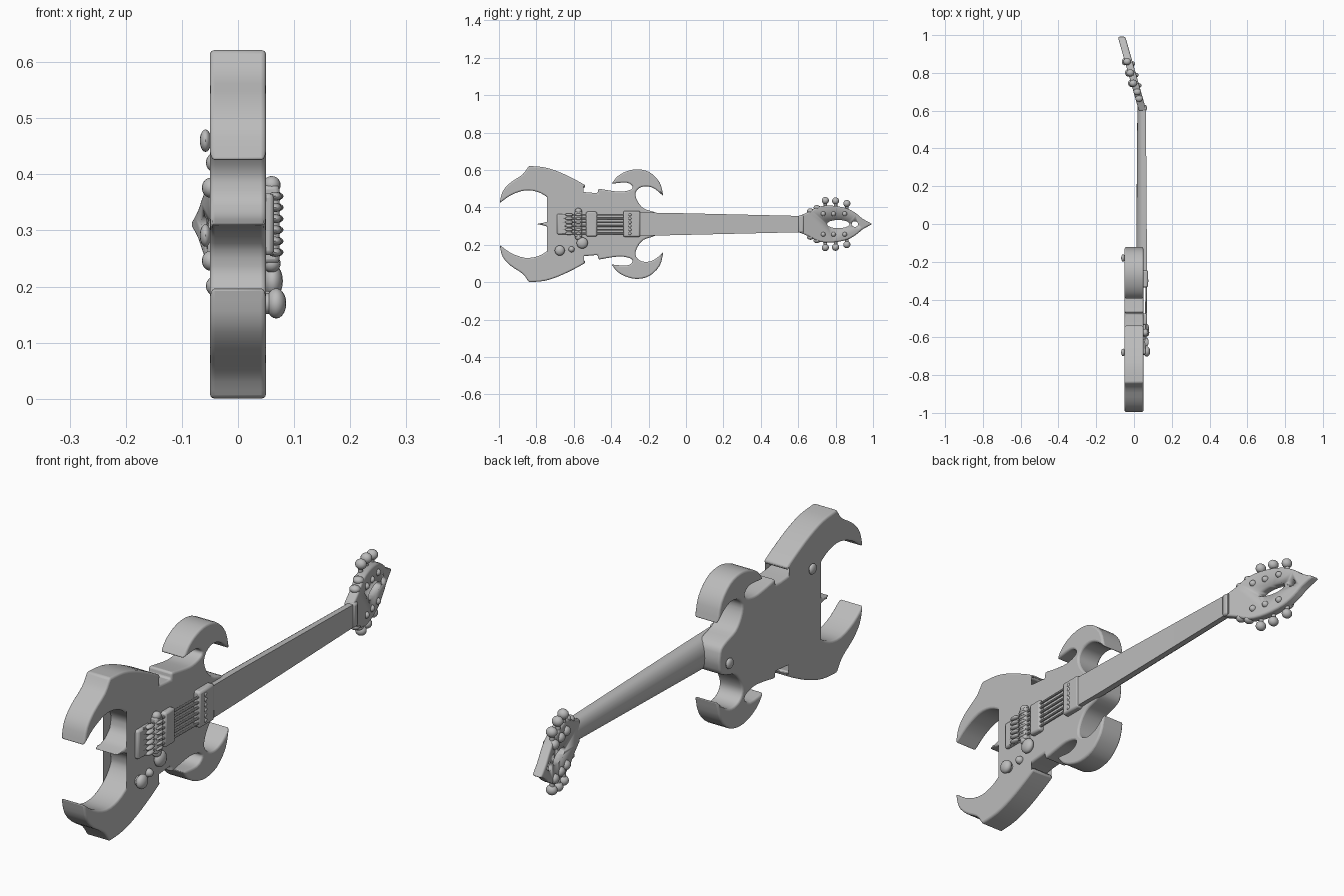
import bpy, bmesh, math
from mathutils import Vector, Matrix

if "Cube" in bpy.data.objects:
    bpy.data.objects.remove(bpy.data.objects["Cube"])

ZC = 0.311  # height of the symmetry line
grey = bpy.data.materials.new("plain_grey")
grey.diffuse_color = (0.5, 0.5, 0.5, 1)
grey.use_nodes = True
grey.node_tree.nodes["Principled BSDF"].inputs["Base Color"].default_value = grey.diffuse_color


def finish(bm, name, bevel=0, segs=3):
    bmesh.ops.recalc_face_normals(bm, faces=bm.faces)
    me = bpy.data.meshes.new(name)
    bm.to_mesh(me)
    bm.free()
    me.materials.append(grey)
    ob = bpy.data.objects.new(name, me)
    bpy.context.collection.objects.link(ob)
    if bevel:
        m = ob.modifiers.new("bevel", 'BEVEL')
        m.width, m.segments, m.use_clamp_overlap = bevel, segs, False
        m.limit_method, m.angle_limit = 'ANGLE', math.radians(40)
    bpy.ops.object.select_all(action='DESELECT')
    ob.select_set(True)
    bpy.context.view_layer.objects.active = ob
    bpy.ops.object.shade_smooth_by_angle(angle=math.radians(40))
    return ob


def smooth_run(pts, n=3):
    """Catmull-Rom curve through the points, sharp at both ends."""
    p = [Vector(q) for q in pts]
    p = [2 * p[0] - p[1]] + p + [2 * p[-1] - p[-2]]
    out = []
    for a, b, c, d in zip(p, p[1:], p[2:], p[3:]):
        for i in range(n):
            t = i / n
            out.append(0.5 * (2 * b + (c - a) * t + (2 * a - 5 * b + 4 * c - d) * t * t
                              + (3 * b - a - 3 * c + d) * t ** 3))
    return out


def slab(name, runs, x0, x1, bevel):
    """Mirrored (y, half height) outline extruded along x."""
    half = [q for r in runs for q in smooth_run(r)] + [Vector(runs[-1][-1])]
    lower = [Vector((q.x, -q.y)) for q in reversed(half) if abs(q.y) > 1e-4]
    bm = bmesh.new()
    f = bm.faces.new([bm.verts.new((x0, q.x, ZC + q.y)) for q in half + lower])
    g = bmesh.ops.extrude_face_region(bm, geom=[f])['geom']
    bmesh.ops.translate(bm, vec=(x1 - x0, 0, 0), verts=[v for v in g if isinstance(v, bmesh.types.BMVert)])
    return finish(bm, name, bevel)


def box(name, x, y, z, bevel=0.008):
    bm = bmesh.new()
    bmesh.ops.create_cube(bm, size=1)
    for v in bm.verts:
        v.co = [(r[0] + r[1]) / 2 + c * (r[1] - r[0]) for r, c in zip((x, y, z), v.co)]
    return finish(bm, name, bevel, 2)


def ball(name, loc, size):
    bm = bmesh.new()
    bmesh.ops.create_uvsphere(bm, u_segments=16, v_segments=10, radius=1,
                              matrix=Matrix.LocRotScale(Vector(loc), None, Vector(size)))
    return finish(bm, name)


def rod(name, a, b, r, seg=12):
    a, b = Vector(a), Vector(b)
    rot = Vector((0, 0, 1)).rotation_difference(b - a)
    bm = bmesh.new()
    bmesh.ops.create_cone(bm, cap_ends=True, segments=seg, radius1=r, radius2=r, depth=(b - a).length,
                          matrix=Matrix.LocRotScale((a + b) / 2, rot, None))
    return finish(bm, name)


# Horned body
slab("body", [
    [(-.80, 0), (-.74, .014), (-.705, .045)],                                   # tail spike
    [(-.705, .045), (-.70, .09), (-.735, .138), (-.793, .172), (-.862, .18), (-.937, .154), (-.997, .111)],
    [(-.997, .111), (-.98, .175), (-.937, .223), (-.873, .266), (-.84, .311)],  # rear horn
    [(-.84, .311), (-.755, .303), (-.675, .277), (-.595, .239), (-.537, .207)],
    [(-.537, .207), (-.542, .192)],
    [(-.542, .192), (-.622, .21), (-.697, .238), (-.73, .24)],                  # slot
    [(-.73, .226), (-.686, .208), (-.622, .186), (-.558, .173), (-.472, .165)],
    [(-.472, .165), (-.468, .19)],
    [(-.468, .19), (-.40, .178), (-.345, .173), (-.296, .184), (-.286, .202), (-.318, .222), (-.398, .216)],
    [(-.398, .216), (-.366, .255), (-.318, .282), (-.259, .293), (-.195, .277), (-.141, .223), (-.12, .148)],
    [(-.12, .148), (-.163, .186), (-.206, .202), (-.248, .194), (-.27, .164), (-.259, .122), (-.227, .084),
     (-.175, .066), (-.14, .045), (-.13, 0)],                                   # front horn and heel
], -.05, .05, .008)

# Neck with a flat front and rounded back
bm = bmesh.new()
rings = []
for y, w, back, front in ((-.28, .062, .012, .07), (-.1, .06, .012, .068), (.63, .043, .018, .063)):
    sec = [(front, -w), (front, w)]
    for i in range(11):
        a = math.pi * i / 10
        sec.append((front - .014 - (front - .014 - back) * math.sin(a), w * math.cos(a)))
    rings.append([bm.verts.new((x, y, ZC + h)) for x, h in sec])
for r, s in zip(rings, rings[1:]):
    for i in range(len(r)):
        j = (i + 1) % len(r)
        bm.faces.new((r[i], r[j], s[j], s[i]))
bm.faces.new(rings[0])
bm.faces.new(rings[-1])
finish(bm, "neck")
box("nut", (.025, .068), (.60, .63), (ZC - .046, ZC + .046))


# Headstock, tilted backwards by a shear
def tilt(y):
    return .04 - .285 * (y - .62)


head = slab("headstock", [[(.60, 0), (.60, .042)],
                          [(.60, .042), (.655, .065), (.713, .094), (.787, .098), (.862, .083), (.912, .055),
                           (.945, .028), (.996, 0)]], -.02, .02, .008)
for v in head.data.vertices:
    v.co.x += tilt(v.co.y)
for y, ry, rz in ((.814, .06, .022), (.903, .017, .015)):
    cut = rod("hole_cutter", (-.3, 0, 0), (.3, 0, 0), 1, 24)
    for v in cut.data.vertices:
        v.co = (v.co.x, y + v.co.y * ry, ZC + v.co.z * rz)
    cut.hide_render = True
    cut.hide_viewport = True
    m = head.modifiers.new("hole", 'BOOLEAN')
    m.operation, m.object, m.solver = 'DIFFERENCE', cut, 'EXACT'

# Tuners: shaft, button, rear housing and front post on each side
for s in (-1, 1):
    for y, h in ((.745, .126), (.80, .124), (.86, .110)):
        x = tilt(y)
        rod("tuner_shaft", (x - .01, y, ZC + s * .07), (x - .01, y, ZC + s * h), .009)
        ball("tuner_button", (x - .008, y, ZC + s * h), (.021, .019, .019))
        ball("tuner_housing", (x - .02, y, ZC + s * .065), (.016, .02, .018))
        ball("tuner_post", (x + .02, y - .012, ZC + s * .055), (.015, .013, .013))
    for y, h in ((.665, .07), (.70, .088)):
        ball("headstock_knuckle", (tilt(y), y, ZC + s * h), (.02, .018, .014))

# Pickups, bridge and tailpiece
box("neck_pickup", (.04, .074), (-.335, -.245), (ZC - .068, ZC + .07))
box("middle_pickup", (.04, .07), (-.535, -.475), (ZC - .066, ZC + .066))
box("bridge", (.04, .074), (-.595, -.555), (ZC - .07, ZC + .07))
box("tailpiece", (.04, .064), (-.69, -.61), (ZC - .055, ZC + .055))
for i in range(6):
    z = ZC - .05 + .02 * i
    rod("string", (.06, -.66, z), (.066, -.29, z), .0045, 8)
    ball("saddle", (.066, -.625, z), (.012, .022, .008))
    ball("pickup_pole", (.072, -.30, z), (.006, .009, .008))
    ball("bridge_screw", (.07, -.575, z), (.011, .02, .007))
for s in (-1, 1):
    ball("bridge_post", (.06, -.575, ZC + s * .07), (.016, .018, .016))

# Control knobs
for y, z, r, top in ((-.675, .17, .027, .086), (-.555, .21, .03, .08), (-.612, .176, .016, .07)):
    rod("knob_stem", (.04, y, z), (.062, y, z), r * .7)
    ball("knob", (top - .018, y, z), (.018, r, r))

# Strap buttons on the back
for y, z in ((-.18, ZC - .02), (-.68, .46)):
    rod("strap_button_stem", (-.04, y, z), (-.058, y, z), .012)
    ball("strap_button", (-.058, y, z), (.01, .02, .02))
